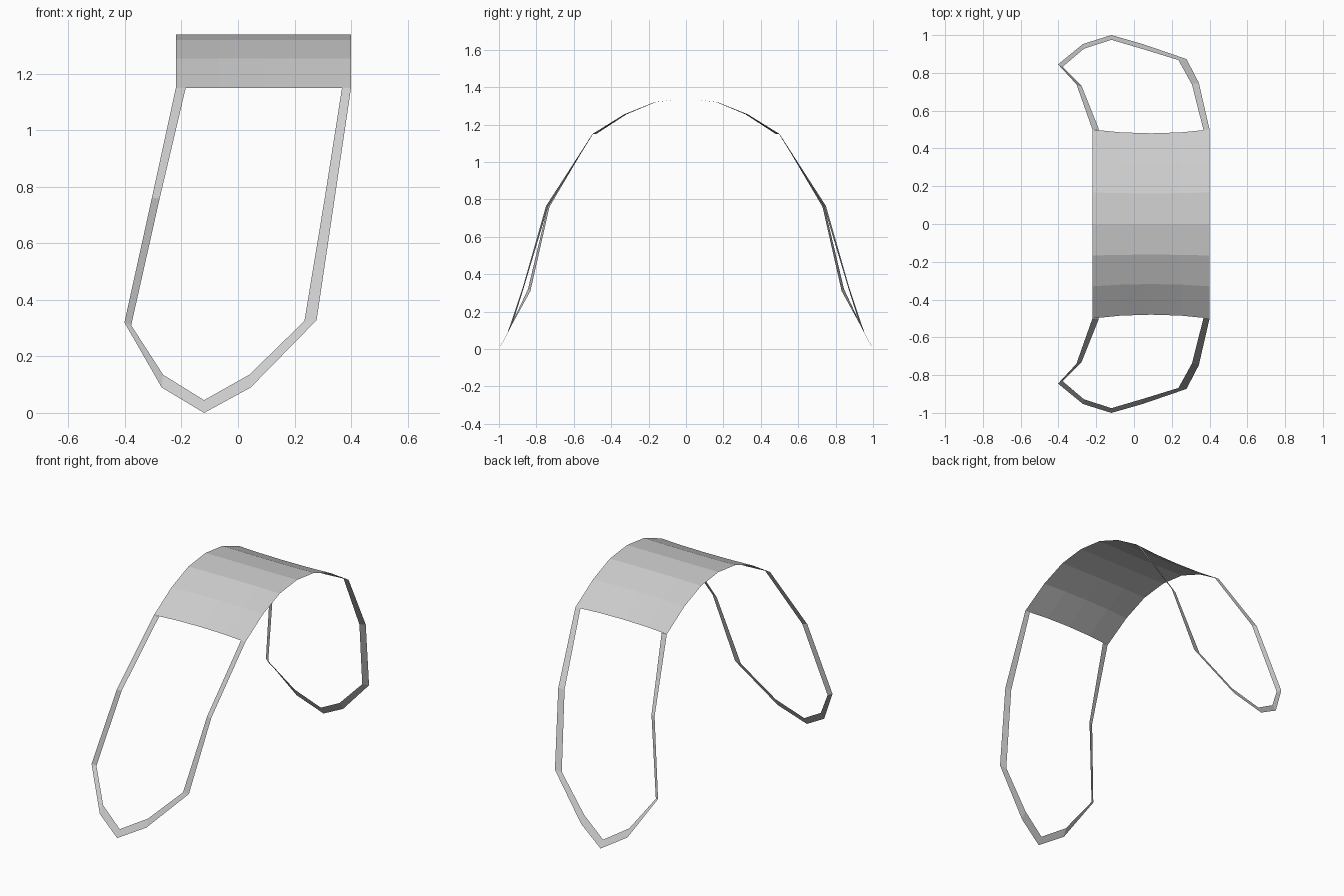
import bpy

if "Cube" in bpy.data.objects:
    bpy.data.objects.remove(bpy.data.objects["Cube"])


def make_sheet(name, rows):
    """Thin sheet: quads between consecutive rows of points."""
    n = len(rows[0])
    verts = [p for row in rows for p in row]
    faces = [(r * n + c, r * n + c + 1, (r + 1) * n + c + 1, (r + 1) * n + c)
             for r in range(len(rows) - 1) for c in range(n - 1)]
    mesh = bpy.data.meshes.new(name)
    mesh.from_pydata(verts, [], faces)
    mesh.update()
    obj = bpy.data.objects.new(name, mesh)
    bpy.context.collection.objects.link(obj)
    return obj


# Arched top panel: half profile (y at edge, y at middle, z), mirrored
half = [(-0.50, -0.48, 1.15), (-0.33, -0.318, 1.255), (-0.167, -0.162, 1.32)]
profile = half + [(0, 0, 1.34)] + [(-e, -m, z) for e, m, z in reversed(half)]
columns = [(-0.22, 0), (-0.07, 0.75), (0.09, 1), (0.25, 0.75), (0.40, 0)]
make_sheet("top_panel", [[(x, e + (m - e) * t, z) for x, t in columns]
                         for e, m, z in profile])

# Hanging strap loops: outer and inner edge of a flat band
outer = [(-0.22, -0.50, 1.15), (-0.305, -0.74, 0.76), (-0.402, -0.845, 0.32),
         (-0.27, -0.953, 0.09), (-0.12, -1.0, 0.0), (0.045, -0.953, 0.09),
         (0.278, -0.873, 0.328), (0.343, -0.748, 0.765), (0.40, -0.50, 1.15)]
inner = [(-0.185, -0.50, 1.15), (-0.277, -0.73, 0.76), (-0.378, -0.832, 0.31),
         (-0.265, -0.928, 0.135), (-0.12, -0.975, 0.045), (0.04, -0.928, 0.135),
         (0.235, -0.868, 0.325), (0.307, -0.738, 0.76), (0.368, -0.497, 1.15)]
for name, s in (("front_strap_loop", 1), ("back_strap_loop", -1)):
    rows = [[(x, y * s, z) for x, y, z in pair] for pair in zip(outer, inner)]
    if s > 0:
        rows = [row[::-1] for row in rows]
    make_sheet(name, rows)
